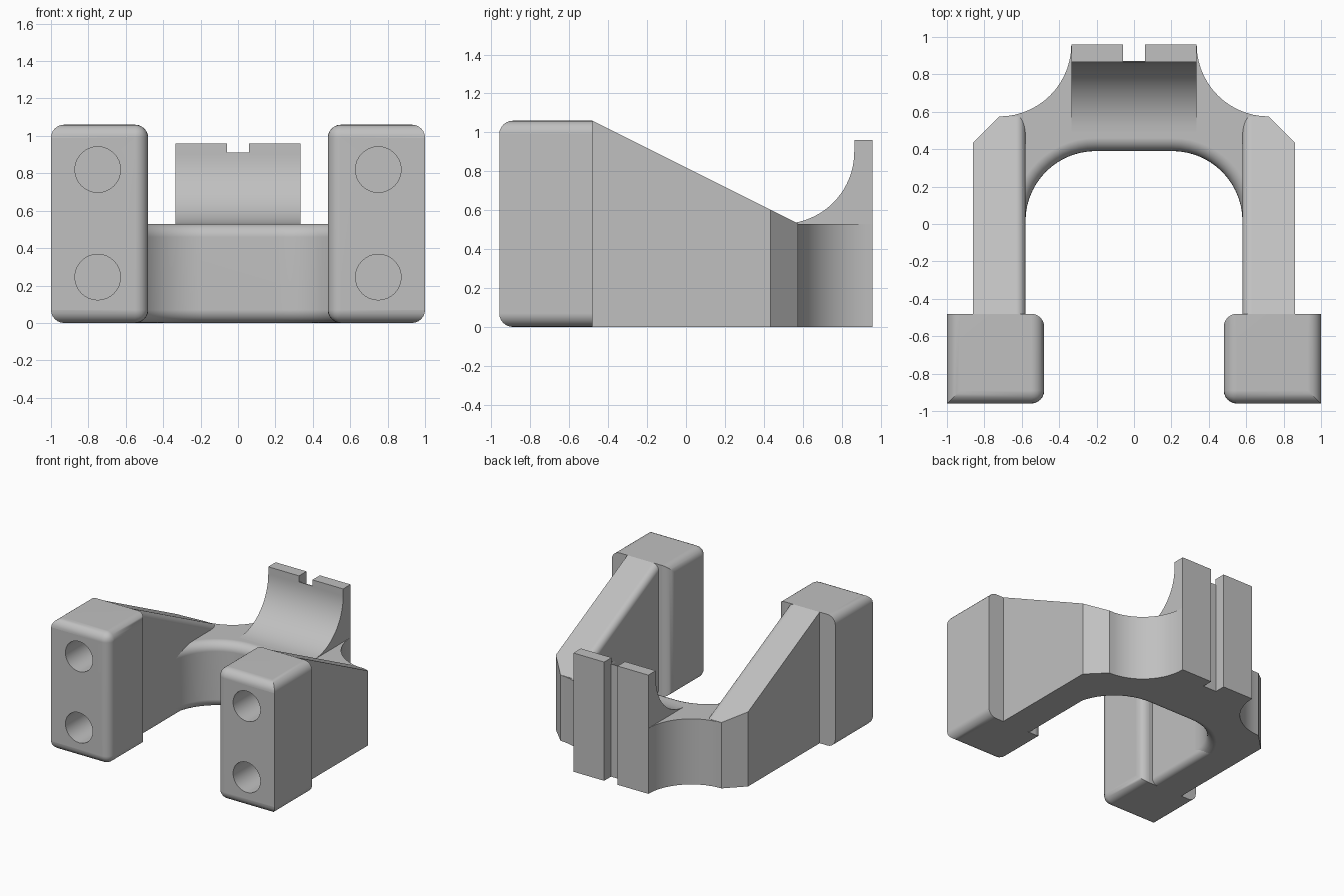
import bpy, bmesh
from math import cos, sin, radians

cube = bpy.data.objects.get("Cube")
if cube:
    bpy.data.objects.remove(cube, do_unlink=True)

grey = bpy.data.materials.new("light_grey")
grey.use_nodes = True
tone = (0.53, 0.53, 0.53, 1)
grey.diffuse_color = tone
grey.node_tree.nodes["Principled BSDF"].inputs["Base Color"].default_value = tone

ROUND = 0.07          # edge rounding radius
DECK = 0.53           # top of the bridge
TOP = 1.06            # top of the end blocks
BACK = 0.96
BLOCK_END = -0.48


def arc(cx, cy, r, start, end, steps=14):
    angles = [radians(start + (end - start) * i / steps) for i in range(steps + 1)]
    return [(cx + r * cos(a), cy + r * sin(a)) for a in angles]


def prism(points, lo, hi, axis="z"):
    """Extrude a closed outline along an axis into a bmesh."""
    bm = bmesh.new()
    place = (lambda p, h: (p[0], p[1], h)) if axis == "z" else (lambda p, h: (h, p[0], p[1]))
    low = [bm.verts.new(place(p, lo)) for p in points]
    high = [bm.verts.new(place(p, hi)) for p in points]
    bm.faces.new(low)
    bm.faces.new(high)
    for i in range(len(points)):
        j = (i + 1) % len(points)
        bm.faces.new((low[i], low[j], high[j], high[i]))
    bmesh.ops.recalc_face_normals(bm, faces=bm.faces)
    return bm


def round_edges(bm, rule, radius=ROUND):
    edges = [e for e in bm.edges if rule(e.verts[0].co, e.verts[1].co)]
    bmesh.ops.bevel(bm, geom=edges, offset=radius, offset_type="OFFSET", segments=6,
                    profile=0.5, affect="EDGES", clamp_overlap=False)


def near(a, b):
    return abs(a - b) < 1e-4


def apply(obj, kind, **settings):
    bpy.context.view_layer.objects.active = obj
    mod = obj.modifiers.new(kind.title(), kind)
    for key, value in settings.items():
        setattr(mod, key, value)
    bpy.ops.object.modifier_apply(modifier=mod.name)


def add(name, bm, mirror=False, cutter=None):
    mesh = bpy.data.meshes.new(name)
    bm.to_mesh(mesh)
    bm.free()
    obj = bpy.data.objects.new(name, mesh)
    bpy.context.collection.objects.link(obj)
    mesh.materials.append(grey)
    bpy.ops.object.select_all(action="DESELECT")
    obj.select_set(True)
    if cutter:
        apply(obj, "BOOLEAN", object=cutter, operation="DIFFERENCE", solver="EXACT")
        bpy.data.objects.remove(cutter, do_unlink=True)
    if mirror:
        apply(obj, "MIRROR", use_mirror_merge=False)
    bpy.context.view_layer.objects.active = obj
    bpy.ops.object.shade_smooth_by_angle(angle=radians(30))
    normals = obj.modifiers.new("Weighted normals", "WEIGHTED_NORMAL")
    normals.keep_sharp = True
    return obj


# Bridge: arched inside, scooped back corners, groove down the back
half = [(0.06, 0.872), (0.06, BACK)]
half += arc(0.72, BACK, 0.385, 180, 270)
half += [(0.68, 0.015)]
half += arc(0.205, 0.015, 0.375, 0, 90)
bridge = prism(half + [(-x, y) for x, y in reversed(half)], 0, DECK)
round_edges(bridge, lambda a, b: near(a.z, b.z) and max(a.y, b.y) < 0.4
            and max(abs(a.x), abs(b.x)) < 0.59)
add("bridge", bridge)

# Side arms: sloping top, chamfered back corner, rounded inner edges
arm = prism([(0.58, BLOCK_END), (0.86, BLOCK_END), (0.86, 0.435),
             (0.72, 0.575), (0.58, 0.575)], 0, TOP)
for v in arm.verts:
    if v.co.z > 0:
        v.co.z = TOP - 0.5 * (v.co.y - BLOCK_END)
round_edges(arm, lambda a, b: near(a.x, 0.58) and near(b.x, 0.58) and abs(a.y - b.y) > 0.5, 0.05)
add("side_arms", arm, mirror=True)

# Bolt hole cutter
holes = bmesh.new()
for z in (0.245, 0.82):
    drill = prism(arc(0.75, z, 0.122, 0, 345, 23), 0, 1)
    drill.free()
    ring = [(x, h) for x, h in arc(0.75, z, 0.122, 0, 348.75, 31)]
    front = [holes.verts.new((x, -1.1, h)) for x, h in ring]
    rear = [holes.verts.new((x, -0.54, h)) for x, h in ring]
    holes.faces.new(front)
    holes.faces.new(rear)
    for i in range(len(ring)):
        holes.faces.new((front[i - 1], front[i], rear[i], rear[i - 1]))
bmesh.ops.recalc_face_normals(holes, faces=holes.faces)
cutter = add("hole_cutter", holes)
cutter.hide_render = True

# End blocks: rounded except the outer uprights and the rear top and bottom
block = prism([(0.48, -BACK), (1, -BACK), (1, BLOCK_END), (0.48, BLOCK_END)], 0, TOP)


def block_edge(a, b):
    if not near(a.z, b.z):
        return near(a.x, 0.48)
    return not (near(a.y, BLOCK_END) and near(b.y, BLOCK_END))


round_edges(block, block_edge)
add("end_blocks", block, mirror=True, cutter=cutter)

# Saddle: curved rest rising to a notched back plate
curve = arc(0.495, 0.9, 0.37, -90, 0, 20)
cheek = curve + [(0.865, BACK), (BACK, BACK), (BACK, DECK)]
add("saddle_cheeks", prism(cheek, 0.06, 0.335, "x"), mirror=True)
web = curve + [(0.865, 0.91), (0.872, 0.91), (0.872, DECK)]
add("saddle_web", prism(web, -0.06, 0.06, "x"))
